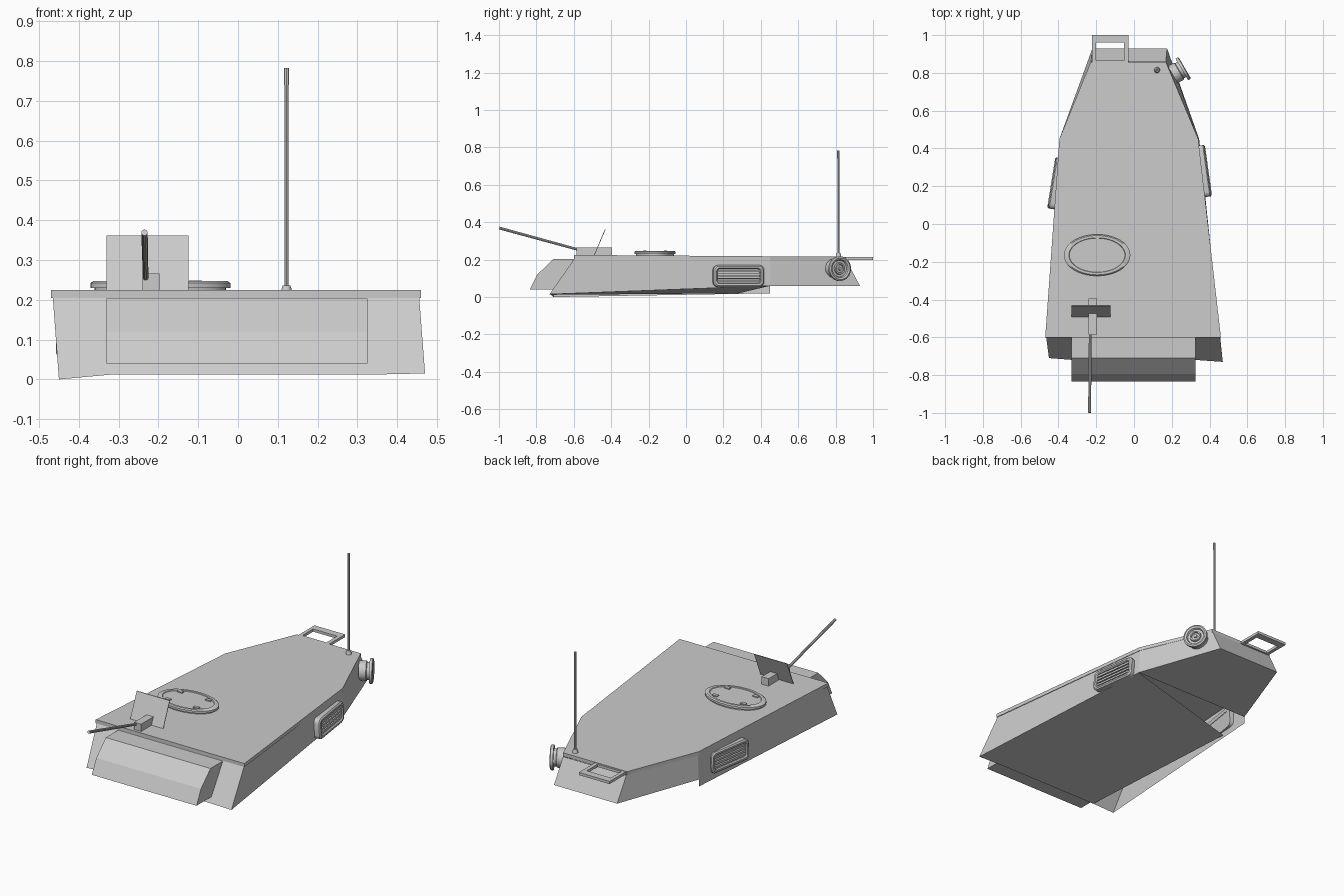
import bpy, bmesh, math
from mathutils import Vector, Matrix

if "Cube" in bpy.data.objects:
    bpy.data.objects.remove(bpy.data.objects["Cube"])

grey = bpy.data.materials.new("light grey")
grey.diffuse_color = (0.6, 0.6, 0.6, 1)
grey.use_nodes = True
grey.node_tree.nodes["Principled BSDF"].inputs["Base Color"].default_value = grey.diffuse_color


def finish(name, bm, smooth=False):
    bmesh.ops.recalc_face_normals(bm, faces=bm.faces)
    me = bpy.data.meshes.new(name)
    bm.to_mesh(me)
    bm.free()
    me.materials.append(grey)
    ob = bpy.data.objects.new(name, me)
    bpy.context.collection.objects.link(ob)
    if smooth:
        bpy.context.view_layer.objects.active = ob
        ob.select_set(True)
        bpy.ops.object.shade_smooth_by_angle(angle=math.radians(35))
        ob.select_set(False)
    return ob


def loft(name, loops, caps=True, matrix=None, smooth=False):
    """Skin between matching closed loops and optionally cap both ends."""
    bm = bmesh.new()
    rings = [[bm.verts.new(p) for p in loop] for loop in loops]
    n = len(rings[0])
    for a, b in zip(rings, rings[1:]):
        for i in range(n):
            j = (i + 1) % n
            bm.faces.new((a[i], a[j], b[j], b[i]))
    if caps:
        bm.faces.new(rings[0])
        bm.faces.new(rings[-1])
    if matrix:
        bm.transform(matrix)
    return finish(name, bm, smooth)


def ellipse(rx, ry, z, n=32):
    return [(rx * math.cos(2 * math.pi * i / n), ry * math.sin(2 * math.pi * i / n), z) for i in range(n)]


def rect(x0, x1, y0, y1, z):
    return [(x0, y0, z), (x1, y0, z), (x1, y1, z), (x0, y1, z)]


def round_rect(w, h, r, z, n=5):
    pts = []
    for k, (sx, sy) in enumerate(((1, 1), (-1, 1), (-1, -1), (1, -1))):
        for i in range(n):
            a = math.pi / 2 * (k + i / (n - 1))
            pts.append((sx * (w - r) + r * math.cos(a), sy * (h - r) + r * math.sin(a), z))
    return pts


def box(name, x0, x1, y0, y1, z0, z1, matrix=None):
    return loft(name, [rect(x0, x1, y0, y1, z0), rect(x0, x1, y0, y1, z1)], matrix=matrix)


def rod(name, a, b, r0, r1, n=10):
    a, b = Vector(a), Vector(b)
    m = Matrix.Translation(a) @ (b - a).to_track_quat('Z', 'Y').to_matrix().to_4x4()
    return loft(name, [ellipse(r0, r0, 0, n), ellipse(r1, r1, (b - a).length, n)], matrix=m, smooth=True)


def outward(loc, normal):
    """Local x along the wall, y up, z away from the wall."""
    z = Vector(normal).normalized()
    y = (Vector((0, 0, 1)) - z * z.z).normalized()
    return Matrix.Translation(loc) @ Matrix((y.cross(z), y, z)).transposed().to_4x4()


# Deck slab, falling slightly towards the back
outline = [(-0.47, -0.6), (0.46, -0.6), (0.34, 0.45), (0.17, 0.855), (-0.23, 0.855), (-0.395, 0.45)]
def deck_z(y):
    return 0.225 - 0.010 * (y + 0.6) / 1.455
loft("deck", [[(x, y, deck_z(y) - d) for x, y in outline] for d in (0.02, 0)])

# Hull: sloped walls, angled floor, open along the lower left skirt
bm = bmesh.new()
top = [bm.verts.new((x * 0.99, y + 0.003, deck_z(y) - 0.02)) for x, y in outline]
low = [bm.verts.new(p) for p in ((-0.45, -0.71, 0.0), (0.47, -0.73, 0.015), (0.345, 0.45, 0.06),
                                 (0.175, 0.93, 0.06), (-0.22, 0.93, 0.06), (-0.395, 0.45, 0.06))]
fr = bm.verts.new((0.33, -0.72, 0.012))
fl = bm.verts.new((-0.32, -0.72, 0.012))
bl = bm.verts.new((-0.39, 0.28, 0.02))
skirt = bm.verts.new((-0.395, 0.45, 0.02))
for i in range(1, 5):
    bm.faces.new((top[i], top[i + 1], low[i + 1], low[i]))
bm.faces.new((top[0], top[1], low[1], fr, fl, low[0]))
bm.faces.new((top[5], top[0], low[0], skirt, low[5]))
bm.faces.new((low[1], low[2], fr))
bm.faces.new((fr, low[2], bl, fl))
bm.faces.new(low[2:])
finish("hull", bm)

# Front bin with a bevelled nose
profile = [(-0.6, 0.203), (-0.71, 0.203), (-0.795, 0.12), (-0.835, 0.04), (-0.70, 0.04)]
loft("front_bin", [[(x, y, z) for y, z in profile] for x in (-0.33, 0.325)])

# Round hatch with a raised rim and small lugs
at_hatch = Matrix.Translation((-0.195, -0.165, 0))
loft("hatch", [ellipse(rx, ry, z, 40) for rx, ry, z in (
    (0.165, 0.102, 0.215), (0.165, 0.102, 0.230), (0.176, 0.11, 0.230), (0.176, 0.11, 0.242),
    (0.168, 0.104, 0.247), (0.150, 0.092, 0.247), (0.147, 0.090, 0.243))], matrix=at_hatch, smooth=True)
for i in range(4):
    a = math.radians(45 + 90 * i)
    x, y = 0.125 * math.cos(a), 0.078 * math.sin(a)
    box("hatch_lug", x - 0.016, x + 0.016, y - 0.009, y + 0.009, 0.24, 0.249, at_hatch)

# Gun: receiver, tilted shield and barrel
box("gun_receiver", -0.24, -0.197, -0.585, -0.395, 0.22, 0.266)
loft("gun_shield", [rect(-0.33, -0.124, -0.492, -0.488, 0.225), rect(-0.33, -0.124, -0.434, -0.430, 0.361)])
rod("gun_barrel", (-0.232, -0.57, 0.252), (-0.235, -0.998, 0.369), 0.007, 0.008)

# Aerial
rod("aerial_base", (0.122, 0.815, 0.21), (0.122, 0.815, 0.236), 0.017, 0.010, 12)
rod("aerial", (0.122, 0.815, 0.23), (0.122, 0.815, 0.74), 0.0055, 0.0055, 8)
rod("aerial_tip", (0.122, 0.815, 0.74), (0.122, 0.815, 0.783), 0.0065, 0.0065, 8)

# Rear step frame
outer = lambda z: rect(-0.222, -0.03, 0.845, 1.0, z)
inner = lambda z: rect(-0.202, -0.052, 0.865, 0.96, z)
loft("rear_step", [outer(0.198), outer(0.213), inner(0.213), inner(0.198), outer(0.198)], caps=False)

# Round lamp on the rear right wall
at_lamp = outward((0.222, 0.80, 0.152), (0.86, 0.5, 0))
loft("lamp", [ellipse(r, r, z) for r, z in (
    (0.052, -0.02), (0.052, 0.018), (0.046, 0.022), (0.046, 0.036), (0.066, 0.036), (0.066, 0.050),
    (0.058, 0.054), (0.048, 0.050), (0.044, 0.040), (0.032, 0.040), (0.030, 0.050), (0.022, 0.050),
    (0.020, 0.042), (0.010, 0.042), (0.008, 0.050))], matrix=at_lamp, smooth=True)

# Side vents: rounded frame, back plate and slats
for side, loc, normal in (("right", (0.370, 0.28, 0.112), (1, 0.14, 0.05)),
                          ("left", (-0.414, 0.215, 0.112), (-1, 0.16, 0.05))):
    m = outward(loc, normal)
    f = [round_rect(w, h, r, z) for w, h, r, z in (
        (0.137, 0.058, 0.026, -0.015), (0.137, 0.058, 0.026, 0.016), (0.130, 0.051, 0.022, 0.022),
        (0.120, 0.042, 0.016, 0.022), (0.115, 0.037, 0.012, 0.016), (0.115, 0.037, 0.012, -0.015))]
    loft(side + "_vent_frame", f + f[:1], caps=False, matrix=m, smooth=True)
    box(side + "_vent_back", -0.12, 0.12, -0.04, 0.04, -0.012, 0.002, m)
    for k in range(4):
        y = -0.027 + 0.018 * k
        box(side + "_vent_slat", -0.114, 0.114, y - 0.0055, y + 0.0055, 0, 0.016, m)
